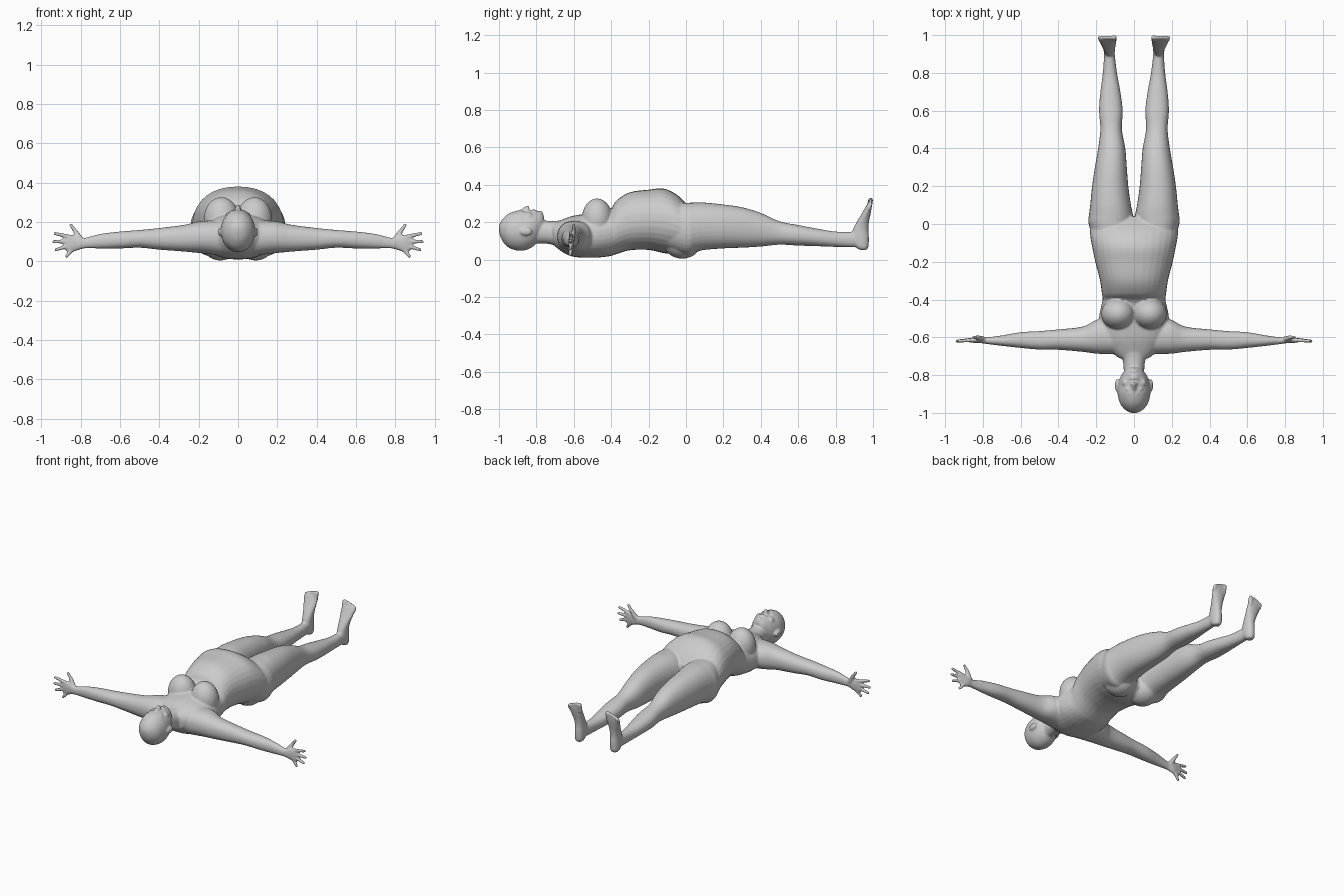
import bpy, bmesh, math
from mathutils import Vector, Matrix

bm = bmesh.new()
AXES = {0: (1, 2), 1: (0, 2), 2: (0, 1)}


def smooth_rows(rows, steps=4):
    """Catmull-Rom interpolation of section rows."""
    out = []
    for i in range(len(rows) - 1):
        p0, p1, p2 = rows[max(i - 1, 0)], rows[i], rows[i + 1]
        p3 = rows[min(i + 2, len(rows) - 1)]
        for k in range(steps):
            t = k / steps
            out.append([0.5 * (2 * b + (c - a) * t + (2 * a - 5 * b + 4 * c - d) * t * t
                               + (3 * b - a - 3 * c + d) * t ** 3)
                        for a, b, c, d in zip(p0, p1, p2, p3)])
    return out + [list(rows[-1])]


def loft(axis, rows, side=1, power=2.2, n=32):
    """Skin of rounded sections: row = (position, a_min, a_max, b_min, b_max)."""
    ia, ib = AXES[axis]
    rings = []
    for t, a0, a1, b0, b1 in smooth_rows(rows):
        ring = []
        for k in range(n):
            ang = 2 * math.pi * k / n
            c, s = math.cos(ang), math.sin(ang)
            co = [0, 0, 0]
            co[axis] = t
            co[ia] = (a0 + a1) / 2 + (a1 - a0) / 2 * math.copysign(abs(c) ** (2 / power), c)
            co[ib] = (b0 + b1) / 2 + (b1 - b0) / 2 * math.copysign(abs(s) ** (2 / power), s)
            co[0] *= side
            ring.append(bm.verts.new(co))
        rings.append(ring)
    faces = [bm.faces.new(rings[0]), bm.faces.new(rings[-1][::-1])]
    for r, q in zip(rings, rings[1:]):
        for k in range(n):
            faces.append(bm.faces.new((r[k], q[k], q[(k + 1) % n], r[(k + 1) % n])))
    bmesh.ops.recalc_face_normals(bm, faces=faces)


def blob(center, radii):
    m = Matrix.Translation(center) @ Matrix.Diagonal((*radii, 1))
    bmesh.ops.create_uvsphere(bm, u_segments=24, v_segments=16, radius=1, matrix=m)


def digit(a, b, r1, r2):
    """Tapered rod with round ends."""
    a, b = Vector(a), Vector(b)
    rot = (b - a).to_track_quat('Z', 'Y').to_matrix().to_4x4()
    bmesh.ops.create_cone(bm, cap_ends=True, segments=16, radius1=r1, radius2=r2,
                          depth=(b - a).length, matrix=Matrix.Translation((a + b) / 2) @ rot)
    blob(a, (r1,) * 3)
    blob(b, (r2,) * 3)


def centred(rows):
    return [(y, -w, w, z0, z1) for y, w, z0, z1 in rows]


# Torso, neck and head, lying along y
loft(1, centred([(-.71, .08, .08, .195), (-.66, .14, .04, .215), (-.6, .18, .015, .235),
                 (-.5, .185, .01, .25), (-.44, .175, .014, .255), (-.40, .166, .02, .275),
                 (-.37, .17, .03, .318), (-.3, .18, .05, .36), (-.2, .205, .052, .374),
                 (-.12, .222, .035, .38), (-.05, .233, .03, .348), (0, .225, .04, .30),
                 (.04, .15, .07, .25)]))
loft(1, centred([(-.84, .052, .085, .2), (-.76, .055, .086, .208), (-.71, .064, .078, .206),
                 (-.65, .1, .05, .212)]))
loft(1, centred([(-1.0, .015, .15, .18), (-.985, .045, .105, .212), (-.95, .074, .065, .245),
                 (-.9, .087, .048, .263), (-.86, .086, .05, .262), (-.82, .077, .068, .262),
                 (-.79, .06, .1, .258), (-.77, .044, .14, .25), (-.76, .028, .17, .235)]), power=2)

# Nose, lips and chin
digit((0, -.885, .258), (0, -.848, .278), .008, .012)
blob((0, -.818, .26), (.026, .006, .011))
blob((0, -.806, .258), (.022, .006, .011))
blob((0, -.78, .247), (.022, .015, .014))

for s in (1, -1):
    # Face sides: brow, eye, cheek, nostril, ear
    digit((s * .016, -.897, .256), (s * .052, -.893, .238), .008, .006)
    blob((s * .032, -.874, .249), (.015, .009, .011))
    blob((s * .045, -.84, .232), (.02, .02, .02))
    blob((s * .011, -.846, .267), (.008, .008, .008))
    blob((s * .09, -.855, .15), (.011, .034, .021))
    # Breast and buttock
    blob((s * .084, -.475, .215), (.09, .083, .112))
    blob((s * .09, -.02, .1), (.098, .105, .095))
    # Arm
    loft(0, [(.08, -.69, -.5, .03, .21), (.19, -.687, -.505, .042, .205),
             (.27, -.677, -.543, .05, .187), (.4, -.666, -.558, .06, .17),
             (.5, -.665, -.567, .07, .16), (.6, -.656, -.573, .066, .152),
             (.7, -.645, -.59, .066, .14), (.78, -.635, -.6, .066, .12),
             (.82, -.63, -.597, .055, .13), (.855, -.629, -.602, .045, .138),
             (.875, -.624, -.606, .055, .125)], s)
    # Thumb and fingers
    digit((s * .80, -.61, .11), (s * .828, -.6, .155), .016, .012)
    digit((s * .828, -.6, .155), (s * .85, -.6, .185), .011, .009)
    for x0, z0, x1, z1 in [(.855, .125, .93, .142), (.865, .102, .938, .1),
                           (.86, .08, .925, .06), (.845, .058, .872, .026)]:
        digit((s * x0, -.614, z0), (s * x1, -.62, z1), .0115, .009)
    # Leg
    loft(1, [(-.12, .03, .2, .07, .3), (0, .006, .24, .025, .304), (.05, .006, .238, .04, .305),
             (.1, .016, .232, .052, .305), (.2, .03, .222, .06, .295), (.3, .038, .207, .064, .28),
             (.4, .046, .19, .07, .25), (.5, .064, .178, .08, .205), (.6, .06, .185, .075, .185),
             (.7, .072, .178, .072, .166), (.8, .09, .165, .068, .15), (.9, .102, .158, .066, .148),
             (.95, .106, .156, .07, .145)], s)
    # Foot, standing up along z
    loft(2, [(.052, .115, .15, .93, .965), (.07, .103, .16, .905, .976), (.12, .1, .162, .885, .978),
             (.16, .1, .162, .892, .975), (.2, .098, .168, .912, .978), (.25, .093, .182, .942, .988),
             (.285, .092, .188, .962, .994), (.3, .096, .184, .97, .994)], s)
    # Toes
    for i, (x, z) in enumerate([(.105, .318), (.128, .318), (.147, .312), (.165, .304), (.181, .296)]):
        r = .014 if i == 0 else .0105
        digit((s * x, .978, .275), (s * x, .987, z), r, r)

# Fuse all parts into one smooth skin
mesh = bpy.data.meshes.new("body")
bm.to_mesh(mesh)
bm.free()
body = bpy.data.objects.new("body", mesh)
bpy.context.collection.objects.link(body)
remesh = body.modifiers.new("fuse", 'REMESH')
remesh.mode = 'VOXEL'
remesh.voxel_size = .006
remesh.use_smooth_shade = True
relax = body.modifiers.new("relax", 'SMOOTH')
relax.factor = .5
relax.iterations = 5
